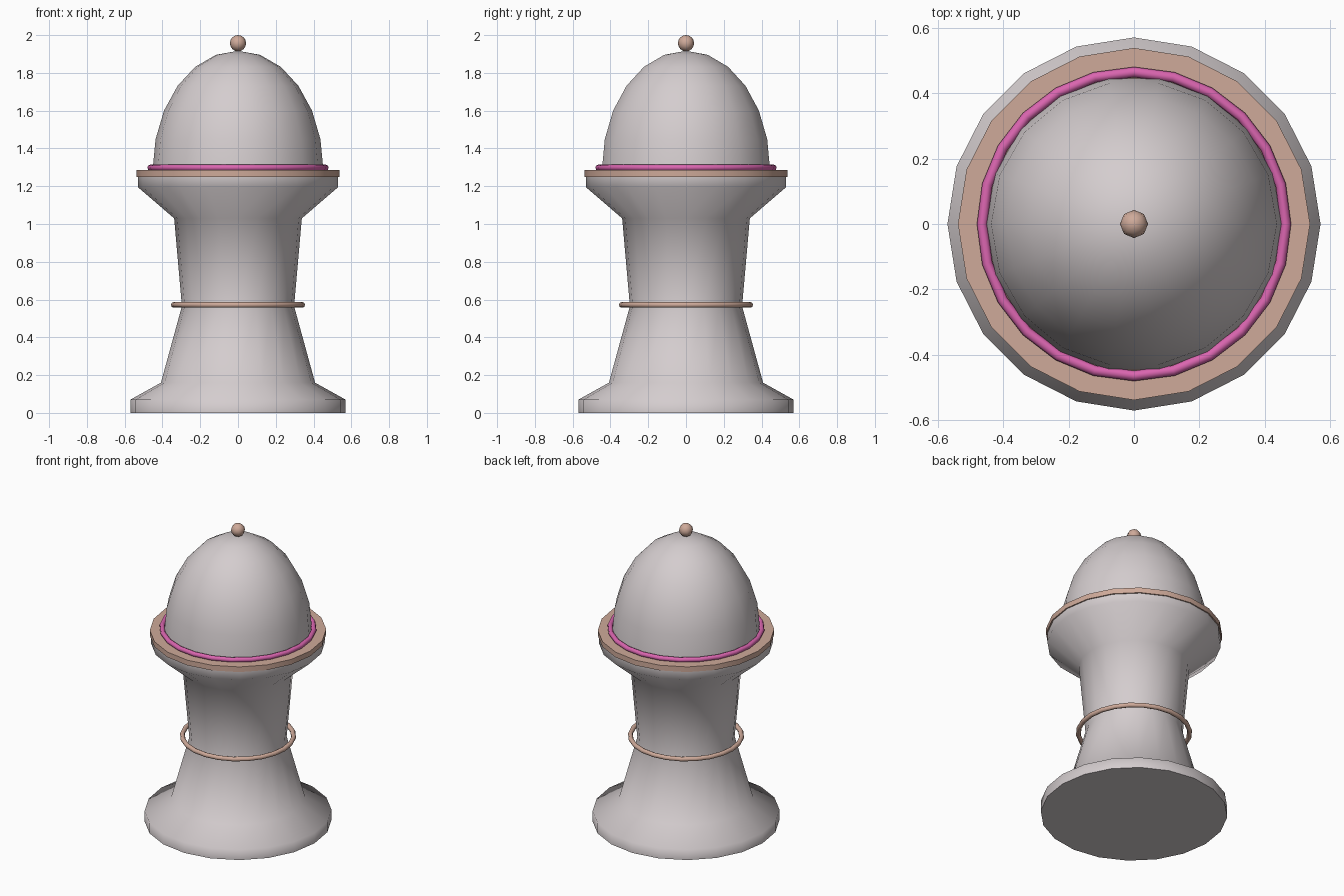
import bpy, math

if "Cube" in bpy.data.objects:
    bpy.data.objects.remove(bpy.data.objects["Cube"])


def material(name, rgb):
    m = bpy.data.materials.new(name)
    m.diffuse_color = (*rgb, 1)
    m.use_nodes = True
    m.node_tree.nodes["Principled BSDF"].inputs["Base Color"].default_value = m.diffuse_color
    return m


STONE = material("pale grey", (0.66, 0.61, 0.62))
COPPER = material("dusty copper", (0.62, 0.40, 0.32))
PINK = material("pink", (0.70, 0.13, 0.43))


def lathe(name, profile, sides, mat, smooth=80):
    """Spin (radius, z) points about z; radius 0 makes a pole, open ends get caps."""
    verts, rings, faces = [], [], []
    for r, z in profile:
        start = len(verts)
        count = 1 if r < 1e-6 else sides
        for i in range(count):
            a = 2 * math.pi * i / sides
            verts.append((r * math.cos(a), r * math.sin(a), z))
        rings.append([start + (i if count > 1 else 0) for i in range(sides)])
    for lo, hi in zip(rings, rings[1:]):
        for i in range(sides):
            j = (i + 1) % sides
            quad = [lo[i], lo[j], hi[j], hi[i]]
            faces.append(list(dict.fromkeys(quad)))
    if profile[0][0] > 1e-6:
        faces.append(rings[0][::-1])
    if profile[-1][0] > 1e-6:
        faces.append(rings[-1])
    mesh = bpy.data.meshes.new(name)
    mesh.from_pydata(verts, [], faces)
    mesh.materials.append(mat)
    ob = bpy.data.objects.new(name, mesh)
    bpy.context.collection.objects.link(ob)
    finish(ob, smooth)


def finish(ob, angle):
    bpy.ops.object.select_all(action='DESELECT')
    ob.select_set(True)
    bpy.context.view_layer.objects.active = ob
    bpy.ops.object.shade_smooth_by_angle(angle=math.radians(angle))


def ring(name, major, minor, z, mat):
    bpy.ops.mesh.primitive_torus_add(major_radius=major, minor_radius=minor,
                                     major_segments=24, minor_segments=8, location=(0, 0, z))
    ob = bpy.context.object
    ob.name = name
    ob.data.materials.append(mat)
    finish(ob, 80)


def arc(radius, height, z, start, steps):
    """Elliptical arc from a start latitude up to the pole."""
    pts = []
    for i in range(steps + 1):
        t = math.radians(start + (90 - start) * i / steps)
        pts.append((max(0, radius * math.cos(t)), z + height * math.sin(t)))
    return pts


# Pedestal body with flared foot and collar
lathe("pedestal", [(0.57, 0), (0.57, 0.07), (0.408, 0.16), (0.297, 0.565),
                   (0.338, 1.03), (0.53, 1.195), (0.53, 1.255)], 20, STONE)
# Flat rim on the collar
lathe("rim", [(0.538, 1.25), (0.538, 1.285)], 20, COPPER)
# Dome and its knob
lathe("dome", arc(0.452, 0.632, 1.285, 0, 6), 18, STONE)
lathe("knob", arc(0.043, 0.043, 1.957, -90, 8), 8, COPPER)
# Rings around dome and waist
ring("dome_ring", 0.464, 0.016, 1.298, PINK)
ring("waist_ring", 0.340, 0.015, 0.572, COPPER)
